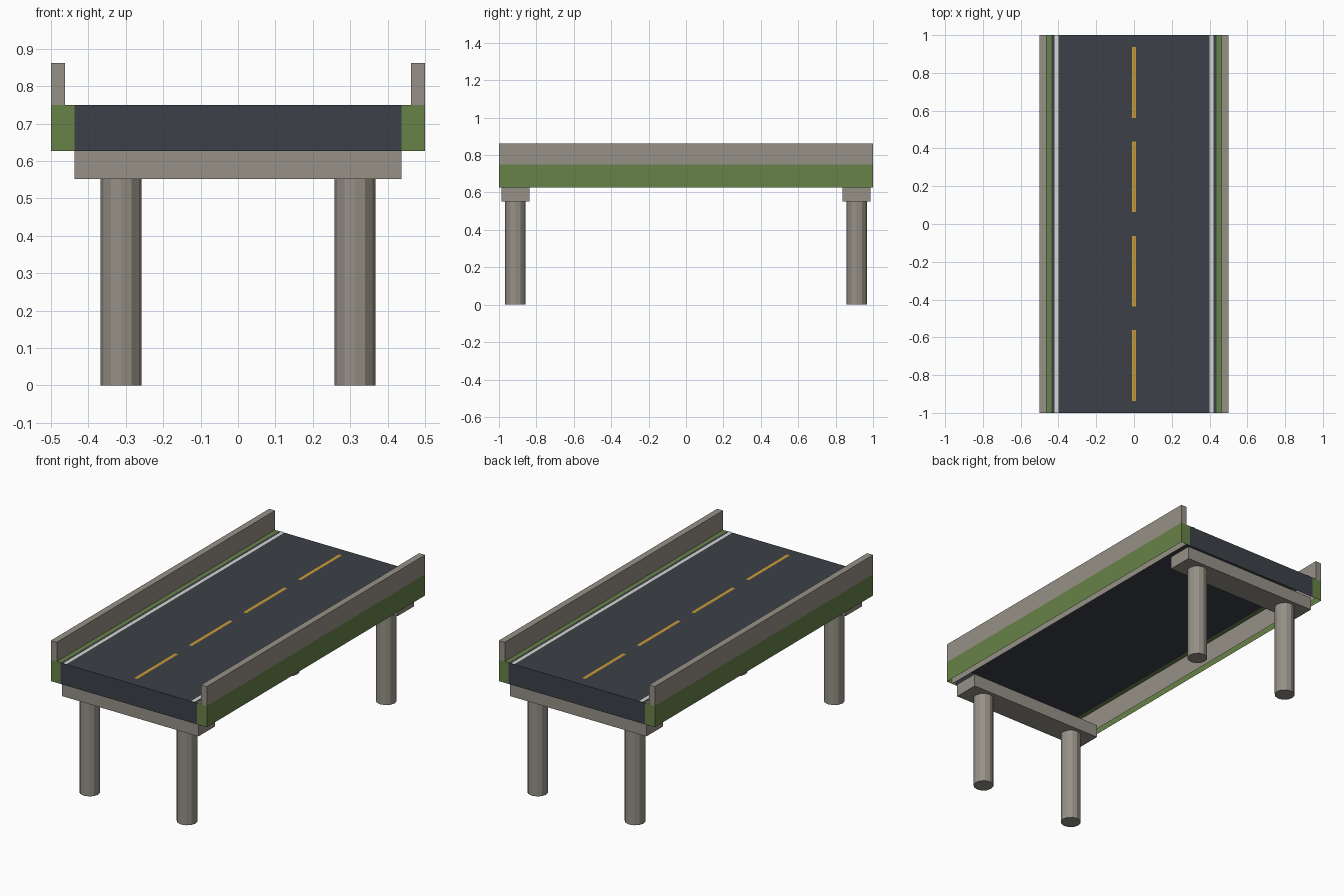
import bpy
import bmesh
from mathutils import Matrix

cube = bpy.data.objects.get("Cube")
if cube:
    bpy.data.objects.remove(cube, do_unlink=True)


def make_material(name, r, g, b):
    mat = bpy.data.materials.new(name)
    mat.use_nodes = True
    mat.diffuse_color = (r, g, b, 1)
    mat.node_tree.nodes["Principled BSDF"].inputs["Base Color"].default_value = (r, g, b, 1)
    return mat


concrete = make_material("concrete", 0.305, 0.283, 0.242)
asphalt = make_material("asphalt", 0.045, 0.053, 0.065)
green = make_material("green_paint", 0.138, 0.223, 0.065)
yellow = make_material("yellow_paint", 0.578, 0.328, 0.035)
white = make_material("white_paint", 0.66, 0.66, 0.63)

# Main heights and half widths
CAP_LOW, DECK_LOW, DECK_TOP, WALL_TOP = 0.552, 0.627, 0.75, 0.8625
DECK_X, WALL_X, EDGE_X, END_Y = 0.4375, 0.4625, 0.5, 1.0


def finish(name, bm, mat):
    mesh = bpy.data.meshes.new(name)
    bm.to_mesh(mesh)
    bm.free()
    mesh.materials.append(mat)
    obj = bpy.data.objects.new(name, mesh)
    bpy.context.collection.objects.link(obj)
    return obj


def box(name, mat, xs, ys, zs, open_sides=()):
    """Box between limits; open_sides lists (axis, sign) faces left out."""
    bm = bmesh.new()
    bmesh.ops.create_cube(bm, size=1)
    bm.normal_update()
    drop = [f for f in bm.faces
            if any(f.normal[axis] * sign > 0.5 for axis, sign in open_sides)]
    bmesh.ops.delete(bm, geom=drop, context="FACES")
    for v in bm.verts:
        for axis, (lo, hi) in enumerate((xs, ys, zs)):
            v.co[axis] = lo if v.co[axis] < 0 else hi
    return finish(name, bm, mat)


def plate(name, mat, xs, ys):
    """Painted marking lying just above the road."""
    z = DECK_TOP + 0.002
    bm = bmesh.new()
    corners = [(xs[0], ys[0]), (xs[1], ys[0]), (xs[1], ys[1]), (xs[0], ys[1])]
    bm.faces.new([bm.verts.new((x, y, z)) for x, y in corners])
    return finish(name, bm, mat)


def span(a, b, side):
    return tuple(sorted((a * side, b * side)))


full = (-END_Y, END_Y)
BOTTOM = (2, -1)

# Road deck: a shell, open underneath and along the edge beams
box("road_deck", asphalt, (-DECK_X, DECK_X), full, (DECK_LOW, DECK_TOP),
    [BOTTOM, (0, 1), (0, -1)])

for side, label in ((1, "left"), (-1, "right")):
    inner, outer = (0, -side), (0, side)
    # Green edge beam, hollow from below
    box(label + "_edge_beam", green, span(DECK_X, EDGE_X, side), full,
        (DECK_LOW, DECK_TOP), [BOTTOM, inner, (2, 1)])
    box(label + "_edge_ledge", green, span(DECK_X, WALL_X, side), full,
        (DECK_LOW, DECK_TOP), [BOTTOM, inner, outer, (1, 1), (1, -1)])
    # Parapet wall, its inner face carried down behind the beam
    box(label + "_parapet", concrete, span(WALL_X, EDGE_X, side), full,
        (DECK_TOP, WALL_TOP), [BOTTOM])
    box(label + "_parapet_root", concrete, span(WALL_X, EDGE_X, side), full,
        (DECK_LOW, DECK_TOP), [BOTTOM, outer, (2, 1), (1, 1), (1, -1)])
    # White edge line
    plate(label + "_edge_line", white, span(0.4, 0.42, side), full)

# Yellow centre dashes
for i in range(4):
    y = -0.75 + 0.5 * i
    plate(f"centre_dash_{i + 1}", yellow, (-0.01, 0.01), (y - 0.1875, y + 0.1875))

# Pier caps and round piers
PIER_Y, PIER_X, PIER_R = 0.9125, 0.3125, 0.055
for end, end_name in ((-1, "front"), (1, "back")):
    y = PIER_Y * end
    box(end_name + "_pier_cap", concrete, (-DECK_X, DECK_X),
        (y - 0.075, y + 0.075), (CAP_LOW, DECK_LOW))
    for side, label in ((1, "left"), (-1, "right")):
        bm = bmesh.new()
        bmesh.ops.create_cone(
            bm, cap_ends=True, segments=12, radius1=PIER_R, radius2=PIER_R,
            depth=CAP_LOW,
            matrix=Matrix.Translation((PIER_X * side, y, CAP_LOW / 2)))
        finish(f"{end_name}_{label}_pier", bm, concrete)
